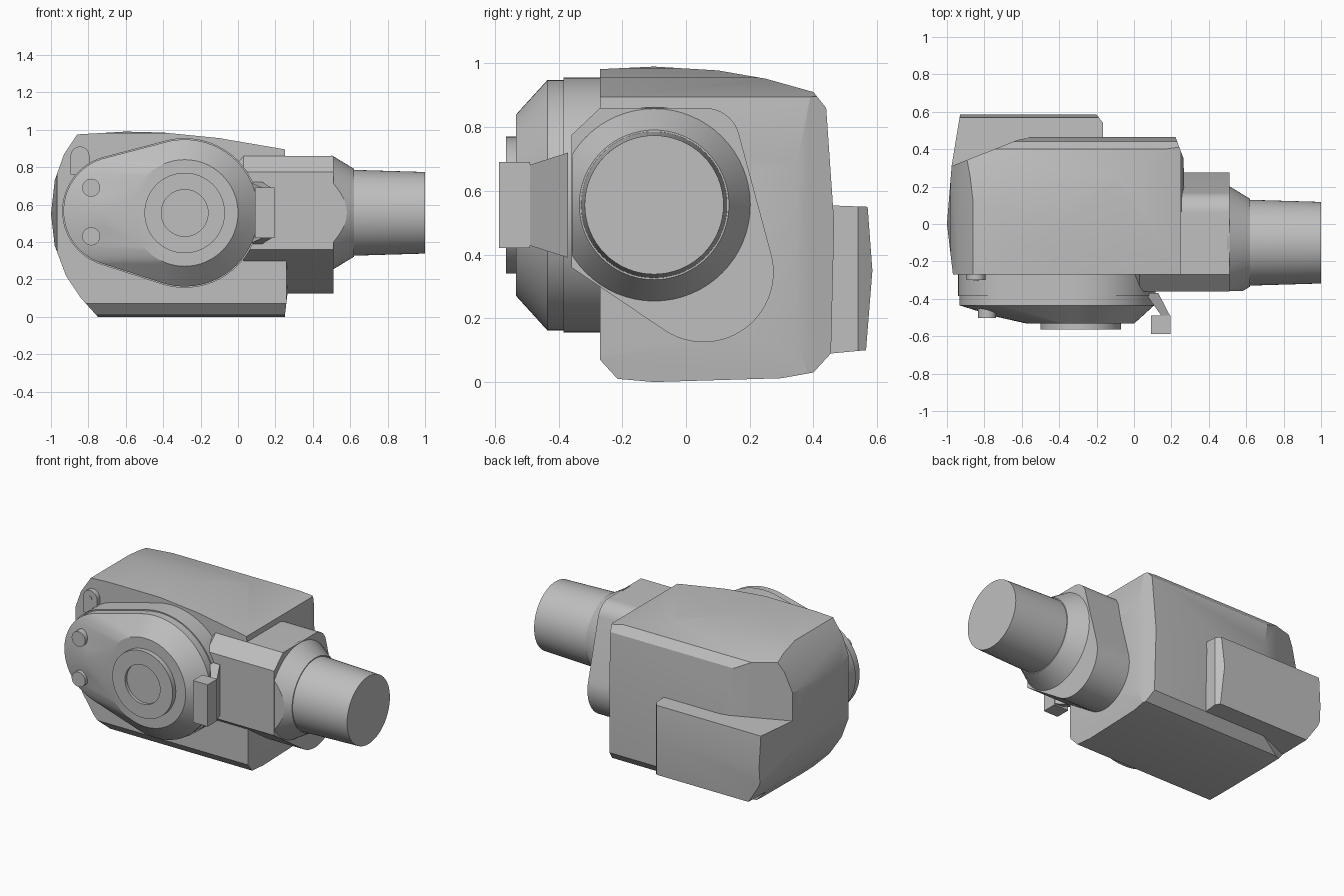
import bpy, bmesh
from math import sin, cos, tau, radians
from mathutils import Vector

if "Cube" in bpy.data.objects:
    bpy.data.objects.remove(bpy.data.objects["Cube"])

grey = bpy.data.materials.new("plain grey")
grey.use_nodes = True
grey.diffuse_color = (0.52, 0.52, 0.52, 1)
grey.node_tree.nodes["Principled BSDF"].inputs["Base Color"].default_value = (0.52, 0.52, 0.52, 1)


def finish(bm, name):
    bmesh.ops.recalc_face_normals(bm, faces=bm.faces[:])
    me = bpy.data.meshes.new(name)
    bm.to_mesh(me)
    bm.free()
    me.materials.append(grey)
    me.shade_smooth()
    me.set_sharp_from_angle(angle=radians(20))
    obj = bpy.data.objects.new(name, me)
    bpy.context.collection.objects.link(obj)
    return obj


def cut(bm, co, no):
    """Slice away the side the normal points to and cap the hole."""
    bmesh.ops.bisect_plane(bm, geom=bm.verts[:] + bm.edges[:] + bm.faces[:], dist=1e-5,
                           plane_co=co, plane_no=no, clear_outer=True)
    rim = [e for e in bm.edges if e.is_boundary]
    if rim:
        bmesh.ops.holes_fill(bm, edges=rim, sides=0)


def carve(name, profiles):
    """Cut a block by convex outlines, each seen along one axis."""
    bm = bmesh.new()
    bmesh.ops.create_cube(bm, size=4)
    for (i, j), pts in profiles.items():
        mid = Vector((sum(p[0] for p in pts), sum(p[1] for p in pts))) / len(pts)
        for p, q in zip(pts, pts[1:] + pts[:1]):
            n = Vector((q[1] - p[1], p[0] - q[0])).normalized()
            if n.dot(Vector(p) - mid) < 0:
                n = -n
            co, no = Vector(), Vector()
            co[i], co[j] = p
            no[i], no[j] = n
            cut(bm, co, no)
    return finish(bm, name)


def ring(axis, pos, a, b, r, n=64):
    """Points of a circle facing along x or y."""
    pts = [(a + r * cos(tau * k / n), b + r * sin(tau * k / n)) for k in range(n)]
    return [(pos, u, v) if axis == "x" else (u, pos, v) for u, v in pts]


def hull(points):
    bm = bmesh.new()
    for p in points:
        bm.verts.new(p)
    bmesh.ops.convex_hull(bm, input=bm.verts[:])
    bmesh.ops.delete(bm, geom=[v for v in bm.verts if not v.link_faces], context="VERTS")
    bmesh.ops.dissolve_limit(bm, angle_limit=0.01, verts=bm.verts[:], edges=bm.edges[:])
    return bm


def drum(axis, start, end, a, b, r0, r1=None):
    return hull(ring(axis, start, a, b, r0) + ring(axis, end, a, b, r0 if r1 is None else r1))


XY, XZ, YZ = (0, 1), (0, 2), (1, 2)

# Main body: side, end and plan outlines
side = [(-0.86, 0.975), (-0.6, 0.99), (-0.4, 0.985), (-0.1, 0.955), (0.25, 0.895),
        (0.272, 0.6), (0.285, 0.3), (0.25, 0.0), (-0.75, 0.0), (-0.84, 0.1),
        (-0.92, 0.22), (-0.98, 0.38), (-1.0, 0.55), (-0.98, 0.73), (-0.93, 0.87)]
carve("main_body", {
    XZ: side,
    YZ: [(-0.27, 0.07), (-0.215, 0.01), (-0.1, 0.0), (0.3, 0.012), (0.4, 0.03),
         (0.455, 0.09), (0.465, 0.5), (0.44, 0.86), (0.4, 0.91), (0.25, 0.952),
         (0.1, 0.978), (-0.1, 0.99), (-0.27, 0.982)],
    XY: [(0.26, -0.27), (0.268, 0.2), (0.265, 0.35), (0.22, 0.47), (-0.52, 0.47),
         (-0.62, 0.45), (-0.975, 0.31), (-1.0, 0.0), (-0.968, -0.27)],
})

# Raised block on the back
carve("back_block", {
    XZ: side,
    YZ: [(0.3, 0.56), (0.57, 0.55), (0.585, 0.35), (0.565, 0.1), (0.3, 0.075)],
    XY: [(-0.93, 0.585), (-0.2, 0.585), (-0.165, 0.54), (-0.165, 0.3), (-0.977, 0.3)],
})

# Front lid: base, then tapered cover
CX, CZ = -0.285, 0.555


def lid_outline(y, grow):
    return ring("y", y, CX, CZ, 0.39 + grow) + ring("y", y, -0.64, 0.565, 0.29 + grow)


finish(hull(lid_outline(-0.25, 0.01) + lid_outline(-0.385, 0.01)), "lid_base")
finish(hull(lid_outline(-0.38, 0.003) + lid_outline(-0.435, 0.003)
            + ring("y", -0.495, -0.6, 0.56, 0.14) + ring("y", -0.533, CX, CZ, 0.285)), "lid_cover")

# Round cap with a recessed centre
bm = drum("y", -0.5, -0.565, CX, CZ, 0.215)
bm.normal_update()
front = min(bm.faces, key=lambda f: f.calc_center_median().y)
bmesh.ops.inset_region(bm, faces=[front], thickness=0.09)
inner = bmesh.ops.extrude_face_region(bm, geom=[front])["geom"]
bmesh.ops.delete(bm, geom=[front], context="FACES_ONLY")
bmesh.ops.translate(bm, vec=(0, 0.02, 0), verts=[g for g in inner if isinstance(g, bmesh.types.BMVert)])
finish(bm, "lid_cap")

# Lid screws
for label, z in (("upper", 0.69), ("lower", 0.43)):
    finish(drum("y", -0.42, -0.503, -0.785, z, 0.048), label + "_lid_screw")

# Hinge tab and its pin
finish(hull(ring("y", -0.26, -0.845, 0.86, 0.05) + ring("y", -0.3, -0.845, 0.86, 0.05)
            + [(x, y, 0.76) for x in (-0.895, -0.795) for y in (-0.26, -0.3)]), "hinge_tab")
finish(drum("y", -0.29, -0.304, -0.845, 0.86, 0.014), "hinge_pin")

# Side housing that carries the spout
housing = []
for x in (0.03, 0.51):
    housing += [(x, -0.36, 0.36), (x, -0.36, 0.775), (x, -0.27, 0.86)]
    housing += ring("x", x, 0.06, 0.75, 0.11) + ring("x", x, 0.055, 0.345, 0.22)
housing += [(-0.02, -0.27, 0.4), (-0.02, -0.27, 0.8)]
finish(hull(housing), "side_housing")

# Tapered collar, flattened at the front, and the spout
bm = drum("x", 0.5, 0.62, -0.1, 0.556, 0.308, 0.235)
cut(bm, (0, -0.358, 0), (0, -1, 0))
finish(bm, "collar")
finish(drum("x", 0.6, 1.0, -0.1, 0.556, 0.23, 0.218), "spout")

# Latch arm and grip
arm = [(x, -0.37, z) for x in (0.06, 0.13) for z in (0.39, 0.72)]
arm += [(x, -0.495, z) for x in (0.15, 0.195) for z in (0.43, 0.68)]
finish(hull(arm), "latch_arm")
finish(hull([(x, y, z) for x in (0.09, 0.195) for y in (-0.49, -0.587) for z in (0.42, 0.69)]), "latch_grip")
